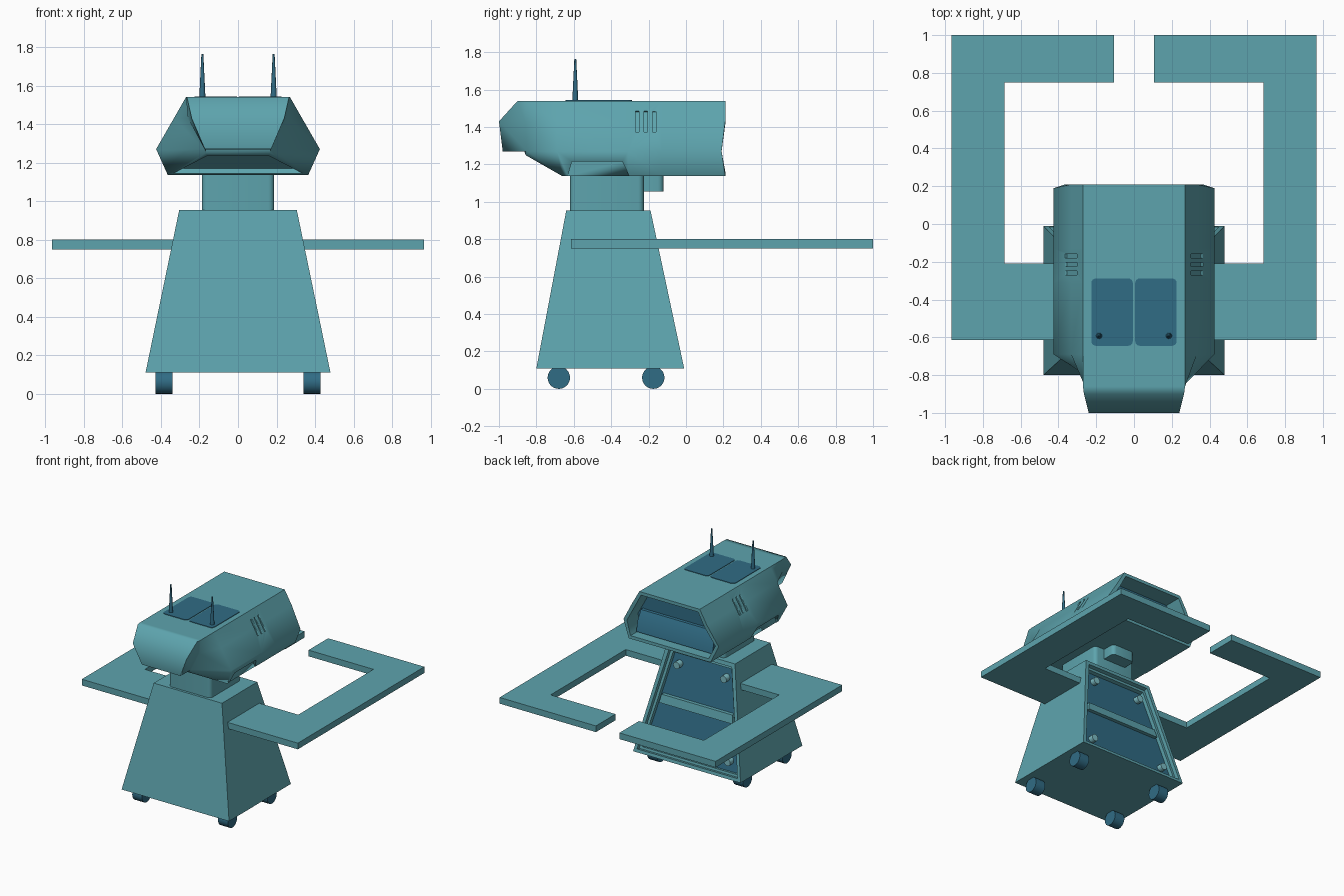
import bpy, bmesh
from math import pi, radians
from mathutils import Vector, Matrix

if "Cube" in bpy.data.objects:
    bpy.data.objects.remove(bpy.data.objects["Cube"])


def material(name, col):
    m = bpy.data.materials.new(name)
    m.diffuse_color = (*col, 1)
    m.use_nodes = True
    m.node_tree.nodes["Principled BSDF"].inputs["Base Color"].default_value = m.diffuse_color
    return m


TEAL = material("teal", (0.11, 0.37, 0.42))
BLUE = material("deep_blue", (0.03, 0.15, 0.235))
PALE = material("pale_teal", (0.20, 0.50, 0.55))


def finish(bm, name, mats, angle=30):
    bmesh.ops.recalc_face_normals(bm, faces=bm.faces)
    me = bpy.data.meshes.new(name)
    bm.to_mesh(me)
    bm.free()
    for m in mats:
        me.materials.append(m)
    ob = bpy.data.objects.new(name, me)
    bpy.context.collection.objects.link(ob)
    bpy.ops.object.select_all(action='DESELECT')
    ob.select_set(True)
    bpy.context.view_layer.objects.active = ob
    bpy.ops.object.shade_smooth_by_angle(angle=radians(angle))
    return ob


def prism(bm, pts, offset):
    """Extrude a closed 3D outline along an offset."""
    f = bm.faces.new([bm.verts.new(p) for p in pts])
    r = bmesh.ops.extrude_face_region(bm, geom=[f])
    bmesh.ops.translate(bm, vec=Vector(offset),
                        verts=[v for v in r['geom'] if isinstance(v, bmesh.types.BMVert)])


def box(name, lo, hi, mat, corner=0):
    bm = bmesh.new()
    prism(bm, [(lo[0], lo[1], lo[2]), (hi[0], lo[1], lo[2]), (hi[0], hi[1], lo[2]), (lo[0], hi[1], lo[2])],
          (0, 0, hi[2] - lo[2]))
    if corner:
        upright = [e for e in bm.edges if abs(e.verts[0].co.z - e.verts[1].co.z) > 1e-4]
        bmesh.ops.bevel(bm, geom=upright, offset=corner, segments=4, profile=0.5, affect='EDGES')
    return finish(bm, name, [mat])


def cone(name, loc, r1, r2, depth, mat, rot=(0, 'X'), seg=24):
    bm = bmesh.new()
    bmesh.ops.create_cone(bm, cap_ends=True, segments=seg, radius1=r1, radius2=r2, depth=depth,
                          matrix=Matrix.Translation(loc) @ Matrix.Rotation(rot[0], 4, rot[1]))
    return finish(bm, name, [mat])


def recess(bm, face, rim, depth, mat_index):
    """Inset a face and sink it inwards; returns the sunken face."""
    bm.normal_update()
    n = face.normal.copy()
    bmesh.ops.inset_region(bm, faces=[face], thickness=rim)
    r = bmesh.ops.extrude_face_region(bm, geom=[face])
    new = [g for g in r['geom'] if isinstance(g, bmesh.types.BMFace)][0]
    bmesh.ops.translate(bm, verts=new.verts, vec=-n * depth)
    if face.is_valid:
        bm.faces.remove(face)
    new.material_index = mat_index
    return new


# Cabinet: tapered box with a stepped, sunken back
bm = bmesh.new()
lower = [bm.verts.new(p) for p in ((-.48, -.8, .11), (.48, -.8, .11), (.48, -.01, .11), (-.48, -.01, .11))]
upper = [bm.verts.new(p) for p in ((-.305, -.64, .955), (.305, -.64, .955), (.305, -.19, .955), (-.305, -.19, .955))]
bm.faces.new(lower[::-1])
bm.faces.new(upper)
for i in range(4):
    j = (i + 1) % 4
    f = bm.faces.new((lower[i], lower[j], upper[j], upper[i]))
    if i == 2:
        back = f
step = recess(bm, back, .04, .03, 0)
recess(bm, step, .03, .03, 1)
finish(bm, "cabinet", [TEAL, BLUE])


# Cross rail and knobs in the cabinet back
def back_y(z):
    return -.01 - .18 * (z - .11) / .845


def half_x(z):
    return .48 - .175 * (z - .11) / .845 - .07


z0, z1 = .5, .565
bm = bmesh.new()
prism(bm, [(-half_x(z0), back_y(z0) - .032, z0), (half_x(z0), back_y(z0) - .032, z0),
           (half_x(z1), back_y(z1) - .032, z1), (-half_x(z1), back_y(z1) - .032, z1)], (0, -.032, 0))
finish(bm, "middle_rail", [TEAL])
for z in (.22, .81):
    for s in (-1, 1):
        cone("knob", (s * (half_x(z) - .055), back_y(z) - .042, z), .028, .028, .05, PALE, (pi / 2, 'X'), 16)

# Wheels
for s in (-1, 1):
    for y in (-.68, -.175):
        cone("wheel", (s * .383, y, .06), .06, .06, .088, BLUE, (pi / 2, 'Y'))

# Hooked arms
for s in (-1, 1):
    bm = bmesh.new()
    prism(bm, [(s * x, y, .75) for x, y in ((.3, -.615), (.965, -.615), (.965, 1), (.105, 1), (.105, .75),
                                            (.685, .75), (.685, -.21), (.3, -.21))], (0, 0, .05))
    finish(bm, "arm", [TEAL])

# Neck
box("neck", (-.188, -.62, .95), (.188, -.225, 1.15), TEAL, .03)
box("neck_block", (-.1, -.26, 1.055), (.1, -.12, 1.15), TEAL, .03)

# Head: lofted half sections (top, upper side, widest point, bottom)
def full(y, y_low=None, y_mid=None):
    y_mid = y if y_mid is None else y_mid
    return [(.27, y, 1.54), (.333, y, 1.43), (.425, y_mid, 1.27), (.365, y if y_low is None else y_low, 1.137)]


sections = [
    [(.265, -.90, 1.54), (.24, -1.0, 1.43), (.172, -.98, 1.27), (.168, -.863, 1.268)],
    [(.27, -.86, 1.54), (.26, -.86, 1.43), (.175, -.85, 1.27), (.17, -.858, 1.25)],
    full(-.69, -.66), full(-.31), full(-.13), full(.21, .21, .19),
]
bm = bmesh.new()
rings = [[bm.verts.new(p) for p in sec] + [bm.verts.new((-x, y, z)) for x, y, z in sec[::-1]] for sec in sections]
for k, (a, b) in enumerate(zip(rings, rings[1:])):
    for i in range(8):
        j = (i + 1) % 8
        f = bm.faces.new((a[i], a[j], b[j], b[i]))
        if k == 1 and i == 3:
            chin = f
r = rings[0]
for i in range(3):
    bm.faces.new((r[i], r[i + 1], r[6 - i], r[7 - i]))
rear = bm.faces.new(rings[-1])
bmesh.ops.recalc_face_normals(bm, faces=bm.faces)
recess(bm, chin, .03, .03, 0)
recess(bm, rear, .03, .14, 1)
head = finish(bm, "head", [TEAL, BLUE], 57)

# Vent slits and lower side notches cut from the head
bm = bmesh.new()
for s in (-1, 1):
    tilt = Matrix.Rotation(s * radians(-29.9), 4, 'Y')
    for y in (-.26, -.215, -.17):
        m = Matrix.Translation((s * .333, y, 1.43)) @ tilt @ Matrix.Diagonal((.024, .02, .13, 1))
        bmesh.ops.create_cube(bm, size=1, matrix=m)
    prism(bm, [(s * .362, y, z) for y, z in ((-.64, 1.11), (-.61, 1.215), (-.34, 1.215), (-.29, 1.11))],
          (s * .1, 0, 0))
cutter = finish(bm, "head_cutter", [TEAL])
cutter.hide_render = True
mod = head.modifiers.new("cuts", 'BOOLEAN')
mod.operation, mod.solver, mod.object = 'DIFFERENCE', 'EXACT', cutter
bpy.context.view_layer.objects.active = head
bpy.ops.object.modifier_apply(modifier="cuts")
bpy.data.objects.remove(cutter)
# Area-weighted normals keep the big panels clean around the cuts
weighted = head.modifiers.new("clean_shading", 'WEIGHTED_NORMAL')
weighted.keep_sharp = True

# Ledge inside the rear opening
bm = bmesh.new()
prism(bm, [(-.34, y, z) for y, z in ((.03, 1.175), (.15, 1.175), (.13, 1.26), (.09, 1.33), (.03, 1.34))], (.68, 0, 0))
finish(bm, "rear_ledge", [BLUE])

# Roof hatches and antennas
for s in (-1, 1):
    xs = sorted((s * .006, s * .226))
    box("hatch", (xs[0], -.645, 1.53), (xs[1], -.288, 1.544), BLUE, .025)
    cone("antenna", (s * .185, -.592, 1.652), .016, .005, .226, BLUE, seg=16)
